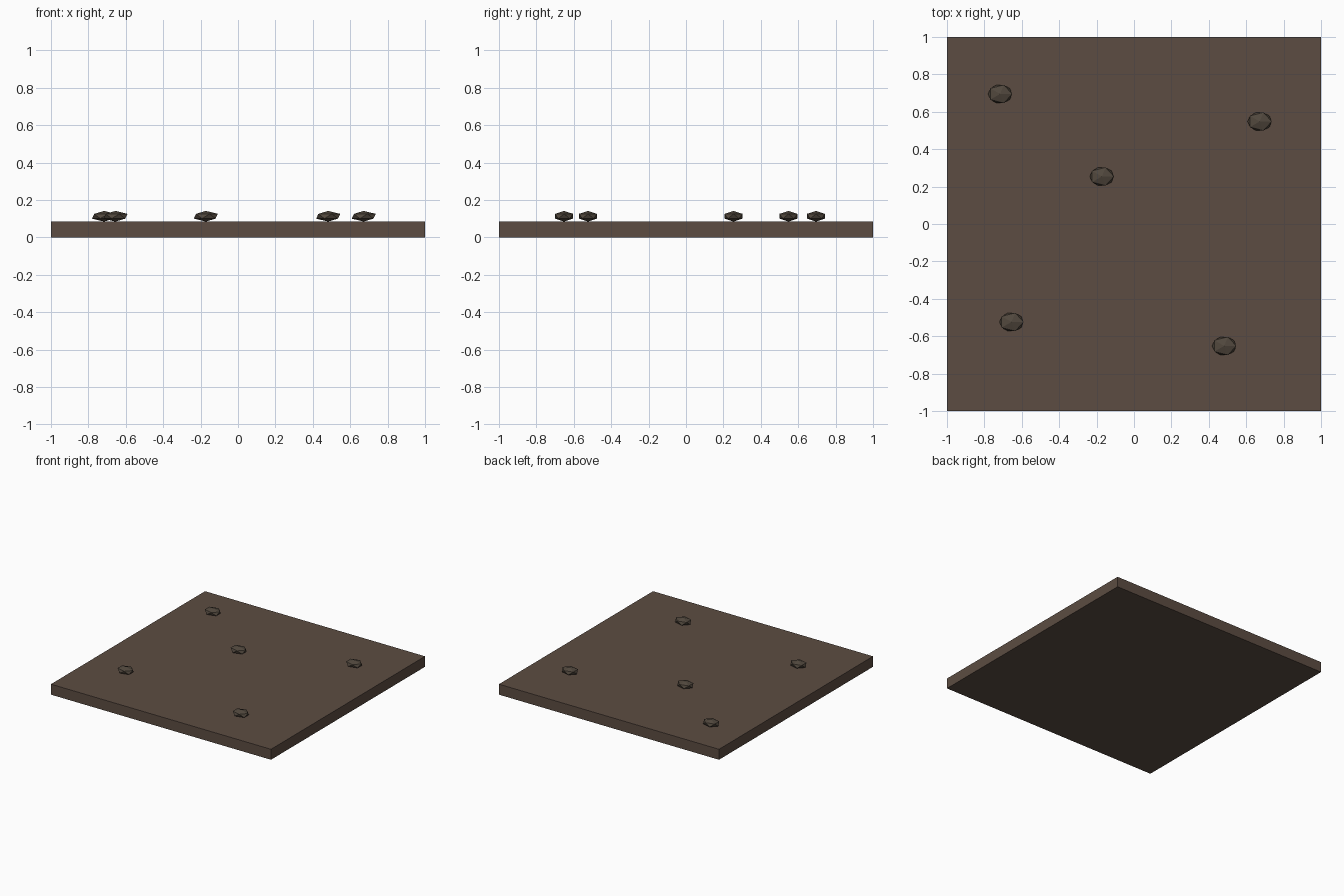
import bpy

if "Cube" in bpy.data.objects:
    bpy.data.objects.remove(bpy.data.objects["Cube"])


def material(name, rgb):
    mat = bpy.data.materials.new(name)
    mat.diffuse_color = (*rgb, 1)
    mat.use_nodes = True
    mat.node_tree.nodes["Principled BSDF"].inputs["Base Color"].default_value = mat.diffuse_color
    return mat


soil = material("brown soil", (0.107, 0.073, 0.054))
stone = material("dark stone", (0.082, 0.064, 0.047))

# Square ground slab
SLAB_H = 0.086
bpy.ops.mesh.primitive_cube_add(size=1, location=(0, 0, SLAB_H / 2))
slab = bpy.context.object
slab.name = "ground_slab"
slab.scale = (2, 2, SLAB_H)
slab.data.materials.append(soil)

# Flattened low-poly pebbles resting on the slab
spots = [(-0.716, 0.695), (0.672, 0.548), (-0.172, 0.254),
         (-0.655, -0.524), (0.482, -0.652)]
for i, (x, y) in enumerate(spots, 1):
    bpy.ops.mesh.primitive_ico_sphere_add(subdivisions=1, radius=1,
                                          location=(x, y, 0.113))
    pebble = bpy.context.object
    pebble.name = f"pebble_{i}"
    pebble.scale = (0.072, 0.057, 0.0285)
    pebble.data.materials.append(stone)
